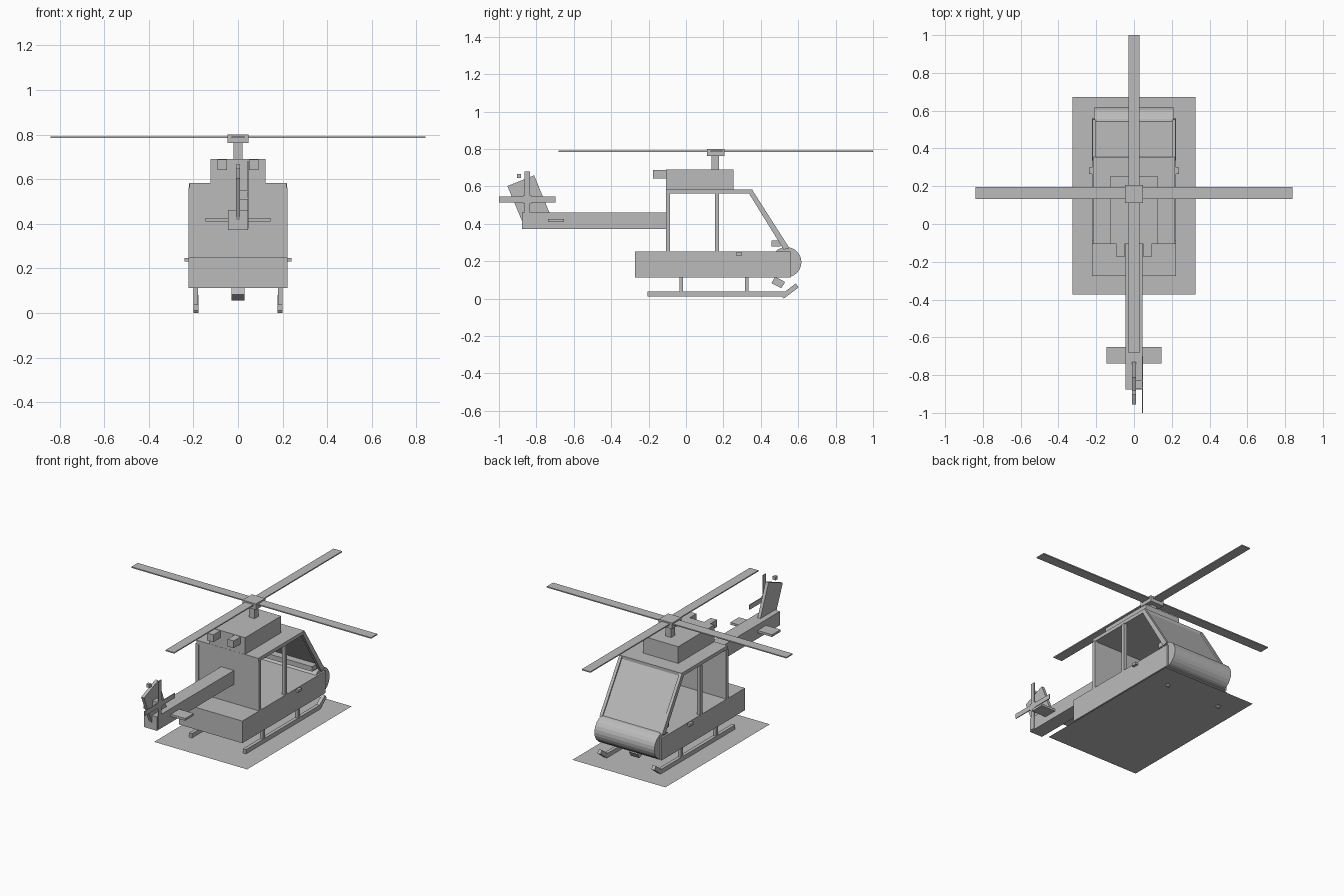
import bpy, bmesh, math

cube = bpy.data.objects.get("Cube")
if cube:
    bpy.data.objects.remove(cube, do_unlink=True)

grey = bpy.data.materials.new("plain grey")
grey.use_nodes = True
grey.diffuse_color = (0.5, 0.5, 0.5, 1)
grey.node_tree.nodes["Principled BSDF"].inputs["Base Color"].default_value = (0.5, 0.5, 0.5, 1)


def finish(name, bm):
    bmesh.ops.recalc_face_normals(bm, faces=bm.faces)
    mesh = bpy.data.meshes.new(name)
    bm.to_mesh(mesh)
    bm.free()
    mesh.materials.append(grey)
    obj = bpy.data.objects.new(name, mesh)
    bpy.context.collection.objects.link(obj)
    return obj


def prism(name, profile, x0, x1):
    """Extrude a (y, z) profile from x0 to x1."""
    bm = bmesh.new()
    face = bm.faces.new([bm.verts.new((x0, y, z)) for y, z in profile])
    out = bmesh.ops.extrude_face_region(bm, geom=[face])
    moved = [v for v in out["geom"] if isinstance(v, bmesh.types.BMVert)]
    bmesh.ops.translate(bm, verts=moved, vec=(x1 - x0, 0, 0))
    return finish(name, bm)


def box(name, x, y, z):
    """Box from (low, high) ranges."""
    return prism(name, [(y[0], z[0]), (y[1], z[0]), (y[1], z[1]), (y[0], z[1])], *x)


def both(name, make, x0, x1, *args):
    """Make a left part and its mirrored right part."""
    for side, s in (("left", 1), ("right", -1)):
        if make is prism:
            prism(side + "_" + name, *args, s * x0, s * x1)
        else:
            box(side + "_" + name, sorted((s * x0, s * x1)), *args)


# Ground sheet
bm = bmesh.new()
bm.faces.new([bm.verts.new((x, y, 0.012)) for x, y in
              ((-0.326, -0.374), (0.326, -0.374), (0.326, 0.672), (-0.326, 0.672))])
finish("ground_sheet", bm)

# Hull and rounded nose
box("hull", (-0.222, 0.222), (-0.274, 0.56), (0.112, 0.252))
ring = [(0.536 + 0.081 * math.cos(math.tau * i / 24),
         0.195 + 0.081 * math.sin(math.tau * i / 24)) for i in range(24)]
nose = prism("nose", ring, -0.21, 0.21)

# Cabin
box("rear_wall", (-0.212, 0.212), (-0.105, -0.09), (0.25, 0.565))
box("roof", (-0.217, 0.217), (-0.107, 0.355), (0.562, 0.584))
for name, y in (("rear_pillar", -0.096), ("door_pillar", 0.165)):
    both(name, box, 0.201, 0.222, (y - 0.011, y + 0.011), (0.25, 0.563))
both("windshield_post", prism, 0.201, 0.22,
     [(0.337, 0.562), (0.355, 0.58), (0.553, 0.27), (0.522, 0.262)])
prism("windshield", [(0.343, 0.567), (0.35, 0.572), (0.545, 0.27), (0.538, 0.266)],
      -0.205, 0.205)
box("dashboard", (-0.2, 0.2), (0.457, 0.505), (0.28, 0.311))
both("door_handle", box, 0.22, 0.239, (0.266, 0.3), (0.231, 0.247))

# Engine, exhausts and rotor
box("engine_cover", (-0.124, 0.124), (-0.106, 0.255), (0.584, 0.69))
both("exhaust", box, 0.05, 0.093, (-0.176, -0.1), (0.642, 0.688))
box("rotor_mast", (-0.02, 0.02), (0.137, 0.177), (0.685, 0.77))
box("rotor_hub", (-0.047, 0.047), (0.112, 0.206), (0.762, 0.8))
box("cross_blade", (-0.84, 0.84), (0.132, 0.195), (0.784, 0.791))
box("long_blade", (-0.03, 0.03), (-0.682, 1.0), (0.784, 0.791))

# Tail
box("tail_boom", (-0.045, 0.045), (-0.876, -0.1), (0.373, 0.461))
box("tailplane", (-0.146, 0.146), (-0.738, -0.652), (0.411, 0.425))
prism("tail_fin", [(-0.955, 0.602), (-0.812, 0.659), (-0.727, 0.452), (-0.878, 0.418)],
      -0.01, 0.01)
box("tail_beacon", (-0.01, 0.01), (-0.903, -0.882), (0.645, 0.666))
box("tail_rotor_hub", (0.008, 0.048), (-0.871, -0.826), (0.508, 0.552))
box("tail_blade_level", (0.043, 0.048), (-1.0, -0.698), (0.515, 0.545))
box("tail_blade_upright", (0.043, 0.048), (-0.864, -0.834), (0.379, 0.681))

# Skids with upturned tips
both("skid", box, 0.178, 0.2, (-0.206, 0.53), (0.012, 0.039))
both("skid_tip", prism, 0.178, 0.2,
     [(0.522, 0.0), (0.602, 0.06), (0.587, 0.081), (0.507, 0.021)])
for name, y in (("rear_strut", -0.026), ("front_strut", 0.325)):
    both(name, box, 0.179, 0.199, (y - 0.01, y + 0.01), (0.035, 0.115))

# Search light below the nose
prism("search_light", [(0.476, 0.117), (0.53, 0.089), (0.51, 0.056), (0.457, 0.083)],
      -0.03, 0.03)
